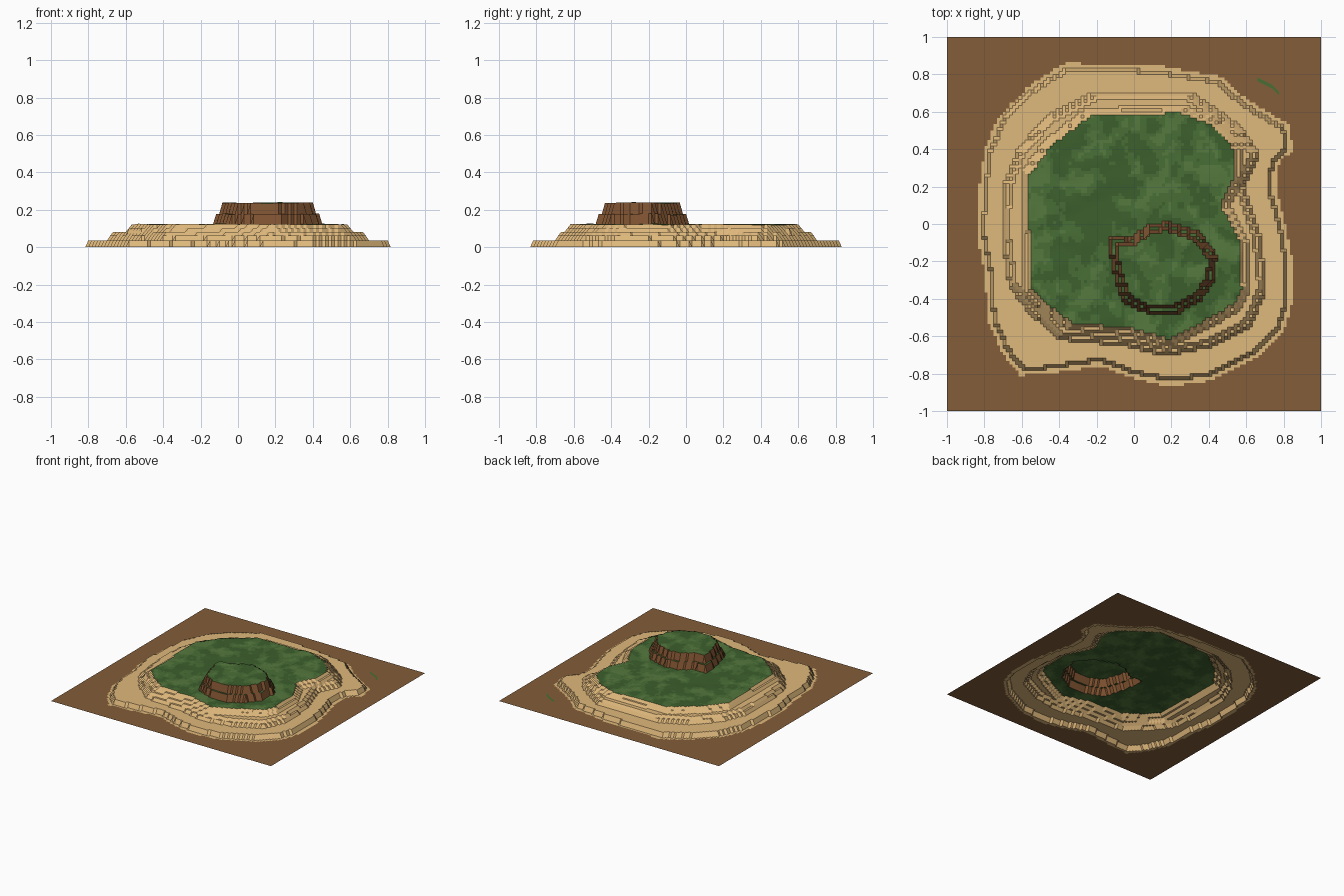
import bpy, bmesh
from math import hypot
from mathutils import Vector, noise

if "Cube" in bpy.data.objects:
    bpy.data.objects.remove(bpy.data.objects["Cube"])

N = 120                 # cells per side
STEP = 2 / N

# contour lines of the terraces, from the beach up to the mound
SHORE = [(-.37, .86), (.11, .85), (.46, .79), (.60, .67), (.83, .53), (.85, .40), (.77, .32), (.76, .18),
         (.81, 0), (.85, -.22), (.85, -.41), (.80, -.58), (.65, -.72), (.40, -.84), (.19, -.87), (-.02, -.82),
         (-.18, -.76), (-.45, -.80), (-.61, -.81), (-.71, -.68), (-.78, -.52), (-.80, -.25), (-.84, -.06),
         (-.83, .18), (-.80, .40), (-.72, .58), (-.56, .74)]
TERRACE = [(-.20, .70), (.30, .70), (.43, .61), (.57, .51), (.66, .37), (.58, .20), (.67, -.06), (.70, -.35),
           (.62, -.54), (.41, -.65), (.17, -.70), (-.02, -.65), (-.40, -.61), (-.56, -.46), (-.66, -.33),
           (-.70, -.06), (-.69, .21), (-.61, .40), (-.45, .58)]
PLATEAU = [(-.24, .58), (.25, .60), (.43, .53), (.54, .40), (.54, .24), (.47, .10), (.57, -.09), (.58, -.35),
           (.54, -.43), (.35, -.54), (.19, -.62), (-.02, -.56), (-.34, -.53), (-.50, -.41), (-.56, -.35),
           (-.56, -.14), (-.57, .26), (-.45, .42)]
MOUND = [(.18, .01), (.35, -.05), (.44, -.17), (.43, -.30), (.35, -.41), (.22, -.48), (.05, -.47), (-.06, -.41),
         (-.10, -.28), (-.12, -.20), (-.13, -.07), (-.03, -.08), (.08, -.01)]

# (contour, distance inside it, rise)
STEPS = [(SHORE, .035, .037), (TERRACE, 0, .025), (TERRACE, .028, .02),
         (PLATEAU, -.03, .02), (PLATEAU, -.004, .02), (MOUND, .005, .055), (MOUND, .035, .06)]


def inside_distance(poly, x, y):
    """Signed distance to a closed contour, positive inside."""
    best, inside = 9.0, False
    x1, y1 = poly[-1]
    for x2, y2 in poly:
        dx, dy = x2 - x1, y2 - y1
        t = max(0, min(1, ((x - x1) * dx + (y - y1) * dy) / (dx * dx + dy * dy)))
        best = min(best, hypot(x - x1 - t * dx, y - y1 - t * dy))
        if (y1 > y) != (y2 > y) and x < x1 + (y - y1) * dx / dy:
            inside = not inside
        x1, y1 = x2, y2
    return best if inside else -best


def lumps(x, y, scale):
    return noise.noise(Vector((x * scale, y * scale, 3.7)))


def height(x, y):
    d = {id(p): inside_distance(p, x, y) for p in (SHORE, TERRACE, PLATEAU, MOUND)}
    z = sum(rise for p, off, rise in STEPS if d[id(p)] > off)
    if d[id(PLATEAU)] > 0:
        z += .005 * lumps(x, y, 9)
    return z


def material(name, rgb):
    m = bpy.data.materials.new(name)
    m.diffuse_color = (*rgb, 1)
    m.use_nodes = True
    m.node_tree.nodes["Principled BSDF"].inputs["Base Color"].default_value = m.diffuse_color
    return m


EARTH = material("earth", (.23, .11, .04))
SAND = material("sand", (.74, .48, .20))
CLIFF = material("cliff", (.21, .085, .03))
GREENS = [material("grass_dark", (.045, .115, .026)), material("grass_mid", (.065, .155, .036)),
          material("grass_light", (.09, .19, .048))]


def mesh_object(name, quads, mats):
    """quads: list of (corner points, material index)"""
    bm = bmesh.new()
    for pts, mi in quads:
        bm.faces.new([bm.verts.new(p) for p in pts]).material_index = mi
    bmesh.ops.remove_doubles(bm, verts=bm.verts, dist=1e-5)
    me = bpy.data.meshes.new(name)
    bm.to_mesh(me)
    bm.free()
    for m in mats:
        me.materials.append(m)
    ob = bpy.data.objects.new(name, me)
    bpy.context.collection.objects.link(ob)
    return ob


# stepped height field, each cell sorted into the part it belongs to
axis = [-1 + i * STEP for i in range(N + 1)]
grid = [[Vector((x, y, height(x, y))) for x in axis] for y in axis]
parts = {"ground": [], "sand_terraces": [], "grass": [], "mound_cliffs": []}
for j in range(N):
    for i in range(N):
        q = [grid[j][i], grid[j][i + 1], grid[j + 1][i + 1], grid[j + 1][i]]
        c = sum(q, Vector()) / 4
        zs = [p.z for p in q]
        steep = max(zs) - min(zs) > .025
        shade = 0
        if max(zs) <= 0 and inside_distance(SHORE, c.x, c.y) < 0:
            name = "ground"
        elif min(zs) < .105:
            name = "sand_terraces"
        elif steep:
            name = "mound_cliffs"
        else:
            name = "grass"
            n = lumps(c.x + 5, c.y, 10) + .4 * lumps(c.x, c.y + 9, 30)
            shade = 0 if n < -.08 else 1 if n < .25 else 2
        parts[name].append((q, shade))

mesh_object("ground", parts["ground"], [EARTH])
mesh_object("sand_terraces", parts["sand_terraces"], [SAND])
mesh_object("grass", parts["grass"], GREENS)
mesh_object("mound_cliffs", parts["mound_cliffs"], [CLIFF])

# small strip of grass on the bare ground
path = [(.66, .775), (.70, .755), (.74, .735), (.775, .70)]
strip = [([(a[0], a[1] - .012, .002), (b[0], b[1] - .012, .002), (b[0], b[1] + .008, .002),
           (a[0], a[1] + .008, .002)], 0) for a, b in zip(path, path[1:])]
mesh_object("grass_strip", strip, [GREENS[1]])
